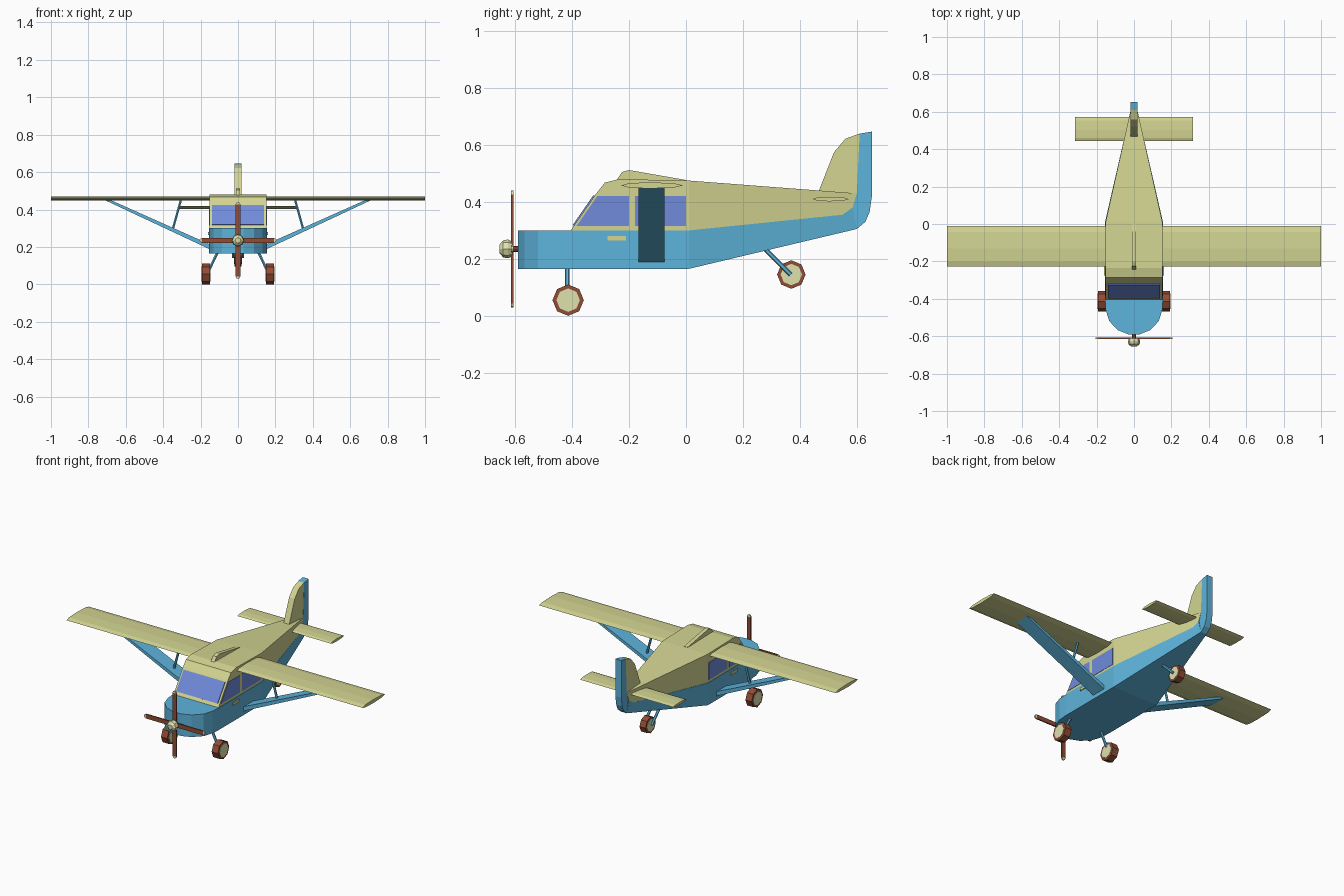
import bpy, bmesh, math
from mathutils import Vector

if "Cube" in bpy.data.objects:
    bpy.data.objects.remove(bpy.data.objects["Cube"])


def material(name, rgb):
    m = bpy.data.materials.new(name)
    m.diffuse_color = tuple((c / 255) ** 2.2 for c in rgb) + (1,)
    m.use_nodes = True
    m.node_tree.nodes["Principled BSDF"].inputs["Base Color"].default_value = m.diffuse_color
    return m


BLUE = material("sky_blue", (94, 178, 218))
CREAM = material("cream", (210, 212, 145))
PALE = material("pale_cream", (222, 224, 172))
BROWN = material("brown", (145, 78, 56))
GLASS = material("glass", (112, 138, 218))


def build(name, bm, mat, mirror=False):
    bmesh.ops.recalc_face_normals(bm, faces=bm.faces[:])
    me = bpy.data.meshes.new(name)
    bm.to_mesh(me)
    bm.free()
    me.materials.append(mat)
    ob = bpy.data.objects.new(name, me)
    bpy.context.collection.objects.link(ob)
    if mirror:
        ob.modifiers.new("mirror", 'MIRROR')
    return ob


def solid(name, ring_a, ring_b, mat, mirror=False):
    """Closed solid between two matching rings of points."""
    bm = bmesh.new()
    a = [bm.verts.new(p) for p in ring_a]
    b = [bm.verts.new(p) for p in ring_b]
    bm.faces.new(a)
    bm.faces.new(b[::-1])
    for i in range(len(a)):
        j = (i + 1) % len(a)
        bm.faces.new((a[i], b[i], b[j], a[j]))
    return build(name, bm, mat, mirror)


def side(name, pts, w, mat):
    """Side profile (y, z) widened to half width w, a number or a function of y."""
    f = w if callable(w) else (lambda y: w)
    return solid(name, [(-f(y), y, z) for y, z in pts], [(f(y), y, z) for y, z in pts], mat)


def slab(name, pts, x0, x1, mat):
    """Side profile (y, z) between x0 and x1, mirrored to the other side."""
    return solid(name, [(x0, y, z) for y, z in pts], [(x1, y, z) for y, z in pts], mat, True)


def rod(name, a, b, r, mat, mirror=True, sides=6, r2=None):
    a, b = Vector(a), Vector(b)
    bm = bmesh.new()
    bmesh.ops.create_cone(bm, cap_ends=True, segments=sides, radius1=r,
                          radius2=r if r2 is None else r2, depth=(b - a).length)
    q = Vector((0, 0, 1)).rotation_difference(b - a)
    for v in bm.verts:
        v.co = q @ v.co + (a + b) / 2
    return build(name, bm, mat, mirror)


def taper(w0):
    return lambda y: w0 + (0.02 - w0) * (y - 0.01) / 0.59


# Lower hull with rounded nose
half = [(0.155, 0.01), (0.155, -0.4), (0.151, -0.46), (0.132, -0.52), (0.085, -0.568), (0.03, -0.59)]
plan = half + [(-x, y) for x, y in reversed(half)]
solid("lower_hull", [(x, y, 0.165) for x, y in plan], [(x, y, 0.3) for x, y in plan], BLUE)

# Tapering rear hull, upper fuselage and cabin
side("rear_hull", [(0.01, 0.165), (0.6, 0.305), (0.585, 0.38), (0.55, 0.355), (0.01, 0.3)], taper(0.155), BLUE)
side("rear_upper_body", [(0.01, 0.3), (0.55, 0.355), (0.585, 0.38), (0.6, 0.43), (0.01, 0.475)], taper(0.152), CREAM)
side("cabin", [(-0.405, 0.3), (-0.315, 0.43), (-0.285, 0.468), (-0.235, 0.48), (0.01, 0.475), (0.01, 0.3)], 0.152, CREAM)
side("roof_ridge", [(-0.243, 0.478), (-0.225, 0.505), (-0.2, 0.512), (0, 0.477), (0, 0.47), (-0.24, 0.47)], 0.012, CREAM)

# Tail fin and rudder
side("tail_fin", [(0.465, 0.435), (0.52, 0.575), (0.56, 0.622), (0.61, 0.64), (0.6, 0.425)], 0.019, CREAM)
side("rudder", [(0.6, 0.305), (0.63, 0.33), (0.645, 0.365), (0.653, 0.42), (0.653, 0.647),
                (0.61, 0.64), (0.6, 0.43), (0.585, 0.38)], 0.02, BLUE)

# Windows and door handles
side("windscreen", [(-0.391, 0.315), (-0.318, 0.42), (-0.325, 0.424), (-0.398, 0.319)], 0.14, GLASS)
slab("front_side_window", [(-0.385, 0.315), (-0.312, 0.42), (-0.2, 0.42), (-0.2, 0.315)], 0.148, 0.154, GLASS)
slab("rear_side_window", [(-0.18, 0.315), (-0.18, 0.42), (0, 0.42), (0, 0.315)], 0.148, 0.154, GLASS)
slab("door_handle", [(-0.275, 0.265), (-0.275, 0.281), (-0.21, 0.281), (-0.21, 0.265)], 0.15, 0.16, CREAM)


# Wings and tailplane share one flat aerofoil section
def aerofoil(y0, y1, z, h):
    return [(y0 + (y1 - y0) * u, z + h * v) for u, v in
            ((0, 0), (0.12, 0.7), (0.45, 1), (0.85, 0.7), (1, 0), (0.85, -0.7), (0.45, -1), (0.12, -0.7))]


slab("wing", aerofoil(-0.228, -0.01, 0.458, 0.011), 0.14, 1.0, CREAM)
slab("tailplane", aerofoil(0.445, 0.572, 0.41, 0.008), 0.02, 0.315, CREAM)

# Broad wing struts and small braces
strut = [(0.13, 0.19), (0.15, 0.187), (0.712, 0.45), (0.68, 0.45), (0.13, 0.205)]
solid("wing_strut", [(x, -0.167, z) for x, z in strut], [(x, -0.075, z) for x, z in strut], BLUE, True)
rod("strut_brace", (0.35, -0.12, 0.29), (0.305, -0.12, 0.452), 0.007, BLUE)

# Wheels with pale hubs
def wheel(name, x0, x1, y, z, r, mirror):
    rod(name + "_tyre", (x0, y, z), (x1, y, z), r, BROWN, mirror, 8)
    rod(name + "_hub", (x0 - 0.002, y, z), (x1 + 0.002, y, z), r * 0.75, PALE, mirror, 8)


wheel("main_wheel", 0.15, 0.192, -0.414, 0.055, 0.055, True)
rod("main_leg", (0.105, -0.417, 0.18), (0.158, -0.417, 0.07), 0.008, BLUE)
wheel("tail_wheel", -0.02, 0.02, 0.37, 0.145, 0.05, False)
rod("tail_wheel_fork", (0.025, 0.275, 0.237), (0.025, 0.367, 0.145), 0.008, BLUE)

# Propeller: four blades with pale tips, spinner and shaft
C = Vector((0, -0.61, 0.235))
for i in range(4):
    a = i * math.pi / 2
    d, s = Vector((math.cos(a), 0, math.sin(a))), Vector((-math.sin(a), 0, math.cos(a)))
    t = Vector((0, 0.004, 0))

    def blade(name, prof, mat):
        ring = [C + d * u + s * v for u, v in prof]
        solid(name, [p - t for p in ring], [p + t for p in ring], mat)

    blade("propeller_blade", [(0, -0.013), (0.192, -0.013), (0.192, 0.013), (0, 0.013)], BROWN)
    blade("blade_tip", [(0.192, -0.013), (0.203, -0.008), (0.206, 0), (0.203, 0.008), (0.192, 0.013)], PALE)

for k, (y0, r0, y1, r1) in enumerate([(-0.61, 0.026, -0.625, 0.033), (-0.625, 0.033, -0.642, 0.03),
                                      (-0.642, 0.03, -0.655, 0.015)]):
    rod("spinner_%d" % k, (0, y0, 0.235), (0, y1, 0.235), r0, PALE, False, 8, r1)
rod("propeller_shaft", (0, -0.61, 0.235), (0, -0.58, 0.235), 0.01, BROWN, False, 8)
